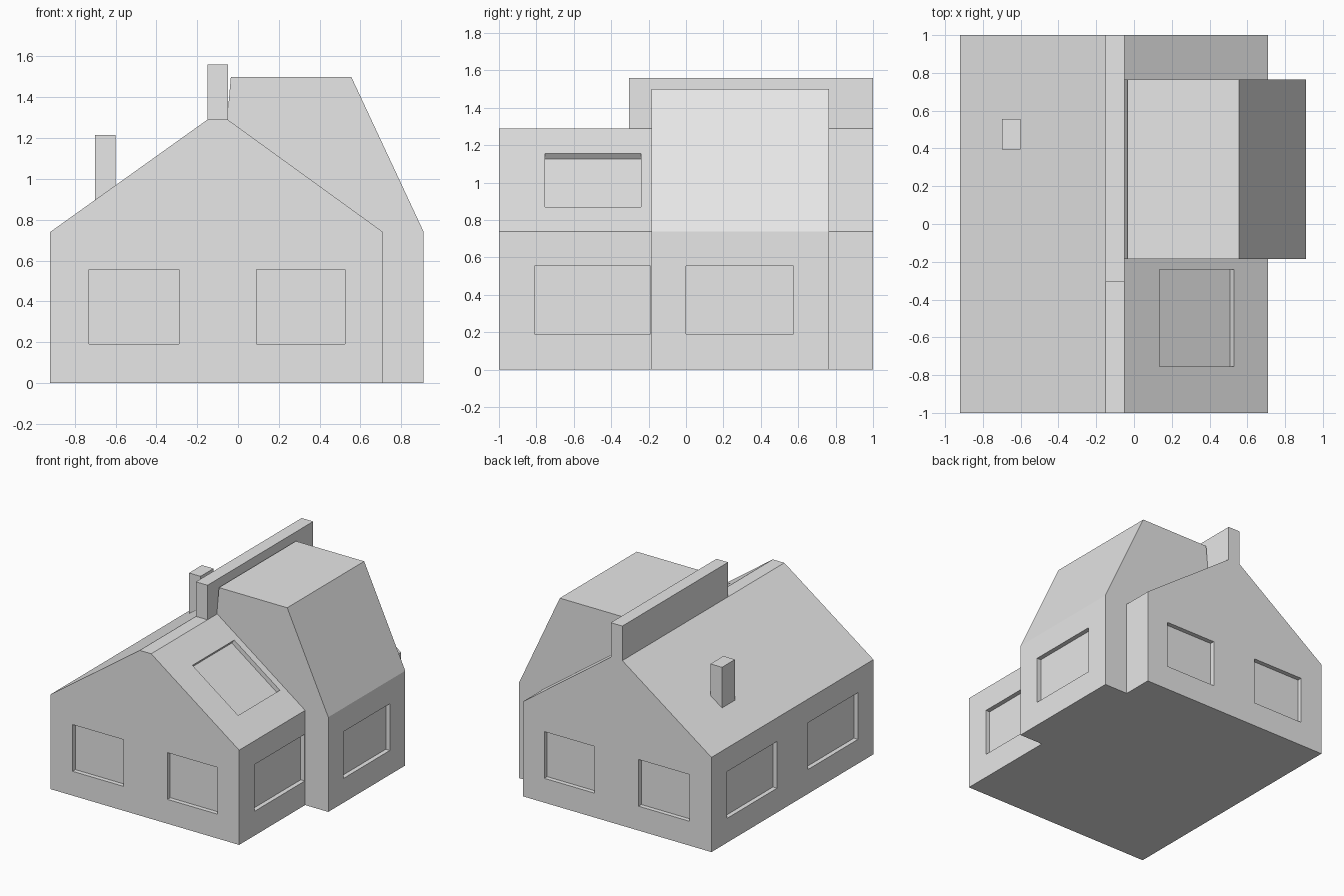
import bpy
import bmesh
import math
from mathutils import Matrix, Vector

default = bpy.data.objects.get("Cube")
if default:
    bpy.data.objects.remove(default, do_unlink=True)

GREY = (0.8, 0.8, 0.8, 1)
plaster = bpy.data.materials.new("plain_grey")
plaster.use_nodes = True
plaster.diffuse_color = GREY
plaster.node_tree.nodes["Principled BSDF"].inputs["Base Color"].default_value = GREY

DEPTH = 0.035          # window recess depth
SILL, HEAD = 0.19, 0.555
EAVE, RIDGE = 0.74, 1.29
LEFT, RIGHT = -0.92, 0.71
RIDGE_L, RIDGE_R = -0.15, -0.05
BAY_X = 0.91


def finish(name, bm):
    bmesh.ops.recalc_face_normals(bm, faces=bm.faces)
    mesh = bpy.data.meshes.new(name)
    bm.to_mesh(mesh)
    bm.free()
    mesh.materials.append(plaster)
    obj = bpy.data.objects.new(name, mesh)
    bpy.context.collection.objects.link(obj)
    return obj


def prism(name, profile, y0, y1):
    """Extrude an x-z profile along y."""
    bm = bmesh.new()
    face = bm.faces.new([bm.verts.new((x, y0, z)) for x, z in profile])
    moved = bmesh.ops.extrude_face_region(bm, geom=[face])["geom"]
    verts = [v for v in moved if isinstance(v, bmesh.types.BMVert)]
    bmesh.ops.translate(bm, verts=verts, vec=(0, y1 - y0, 0))
    return finish(name, bm)


def add_box(bm, low, high):
    low, high = Vector(low), Vector(high)
    matrix = Matrix.Translation((low + high) / 2) @ Matrix.Diagonal((*(high - low), 1))
    bmesh.ops.create_cube(bm, size=1, matrix=matrix)


def box(name, low, high):
    bm = bmesh.new()
    add_box(bm, low, high)
    return finish(name, bm)


def carve(obj, bm):
    """Cut recesses into a part, then discard the cutter."""
    cutter = finish("recess_cutter", bm)
    cutter.hide_render = True
    mod = obj.modifiers.new("recesses", "BOOLEAN")
    mod.operation = "DIFFERENCE"
    mod.solver = "EXACT"
    mod.object = cutter
    bpy.context.view_layer.objects.active = obj
    bpy.ops.object.modifier_apply(modifier=mod.name)
    bpy.data.objects.remove(cutter, do_unlink=True)


# Main house with flat-topped ridge
house = prism("house_body", [(LEFT, 0), (RIGHT, 0), (RIGHT, EAVE), (RIDGE_R, RIDGE),
                             (RIDGE_L, RIDGE), (LEFT, EAVE)], -1, 1)

# Window recesses on both gables and both long walls
cuts = bmesh.new()
for wall_y in (-1, 1):
    for x0, x1 in ((-0.73, -0.29), (0.09, 0.525)):
        add_box(cuts, (x0, wall_y - DEPTH, SILL), (x1, wall_y + DEPTH, HEAD))
for wall_x, spans in ((LEFT, ((-0.81, -0.19), (0.19, 0.81))), (RIGHT, ((-0.81, -0.19),))):
    for y0, y1 in spans:
        add_box(cuts, (wall_x - DEPTH, y0, SILL), (wall_x + DEPTH, y1, HEAD))

# Skylight recess, tilted to the roof pitch
slope = (RIDGE - EAVE) / (RIGHT - RIDGE_R)
sky_x0, sky_x1, sky_y0, sky_y1 = 0.135, 0.53, -0.755, -0.24
mid_x = (sky_x0 + sky_x1) / 2
pitch = math.atan(slope)
sky_size = ((sky_x1 - sky_x0) / math.cos(pitch), sky_y1 - sky_y0, 2 * DEPTH, 1)
centre = (mid_x, (sky_y0 + sky_y1) / 2, RIDGE - slope * (mid_x - RIDGE_R))
bmesh.ops.create_cube(cuts, size=1, matrix=Matrix.Translation(centre)
                      @ Matrix.Rotation(pitch, 4, "Y") @ Matrix.Diagonal(sky_size))
carve(house, cuts)

# Tall side bay rising through the roof
bay = prism("side_bay", [(0.3, 0), (BAY_X, 0), (BAY_X, EAVE), (0.555, 1.5),
                         (-0.035, 1.5), (-0.055, 1.27), (0.3, 0.9)], -0.185, 0.765)
cuts = bmesh.new()
add_box(cuts, (BAY_X - DEPTH, 0, SILL), (BAY_X + DEPTH, 0.575, HEAD))
carve(bay, cuts)

# Long wall along the ridge and the small chimney
box("ridge_wall", (RIDGE_L, -0.305, RIDGE - 0.01), (RIDGE_R, 1, 1.56))
box("chimney", (-0.7, 0.395, 0.88), (-0.6, 0.555, 1.215))
